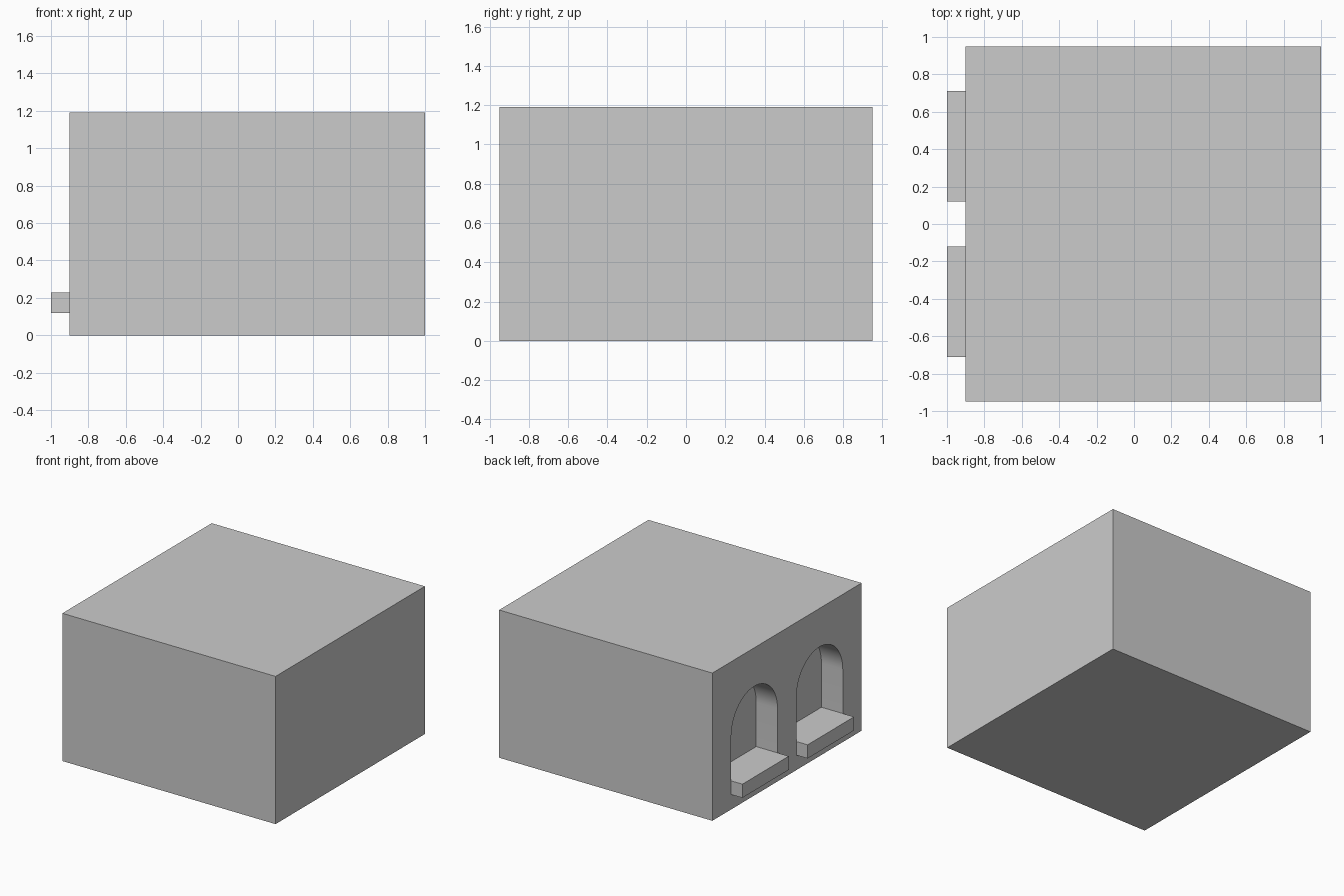
import bpy, bmesh
from math import pi, cos, sin

if "Cube" in bpy.data.objects:
    bpy.data.objects.remove(bpy.data.objects["Cube"])

X0, X1, HALF_Y, TOP = -0.9, 1.0, 0.95, 1.19
NICHE_Y, RADIUS, DEPTH = 0.415, 0.295, 0.19
SILL_BOTTOM, SILL_TOP, SPRING = 0.12, 0.23, 0.585


def extrude_x(name, profile, x0, x1):
    """Solid made by extruding a (y, z) outline from x0 to x1."""
    bm = bmesh.new()
    face = bm.faces.new([bm.verts.new((x0, y, z)) for y, z in profile])
    new = bmesh.ops.extrude_face_region(bm, geom=[face])["geom"]
    verts = [g for g in new if isinstance(g, bmesh.types.BMVert)]
    bmesh.ops.translate(bm, verts=verts, vec=(x1 - x0, 0, 0))
    bmesh.ops.recalc_face_normals(bm, faces=bm.faces)
    mesh = bpy.data.meshes.new(name)
    bm.to_mesh(mesh)
    bm.free()
    obj = bpy.data.objects.new(name, mesh)
    bpy.context.collection.objects.link(obj)
    return obj


def rect(y0, y1, z0, z1):
    return [(y0, z0), (y1, z0), (y1, z1), (y0, z1)]


def arch(yc, segments=32):
    curve = [(yc + RADIUS * cos(pi * i / segments), SPRING + RADIUS * sin(pi * i / segments))
             for i in range(segments + 1)]
    return [(yc - RADIUS, SILL_TOP), (yc + RADIUS, SILL_TOP)] + curve


# Main block
block = extrude_x("block", rect(-HALF_Y, HALF_Y, 0, TOP), X0, X1)

# Arched niches with a projecting sill under each
cutters = []
for side, yc in (("front", -NICHE_Y), ("back", NICHE_Y)):
    cutter = extrude_x(f"{side}_niche_cutter", arch(yc), X0 - 0.2, X0 + DEPTH)
    cutter.hide_render = True
    cutters.append(cutter)
    mod = block.modifiers.new(f"{side}_niche", "BOOLEAN")
    mod.operation, mod.solver, mod.object = "DIFFERENCE", "EXACT", cutter
    extrude_x(f"{side}_sill", rect(yc - RADIUS, yc + RADIUS, SILL_BOTTOM, SILL_TOP), -1.0, X0)

# Apply the cuts, then smooth only the arch curves
bpy.ops.object.select_all(action="DESELECT")
block.select_set(True)
bpy.context.view_layer.objects.active = block
bpy.ops.object.convert(target="MESH")
bpy.ops.object.shade_smooth_by_angle()
for cutter in cutters:
    bpy.data.objects.remove(cutter)
